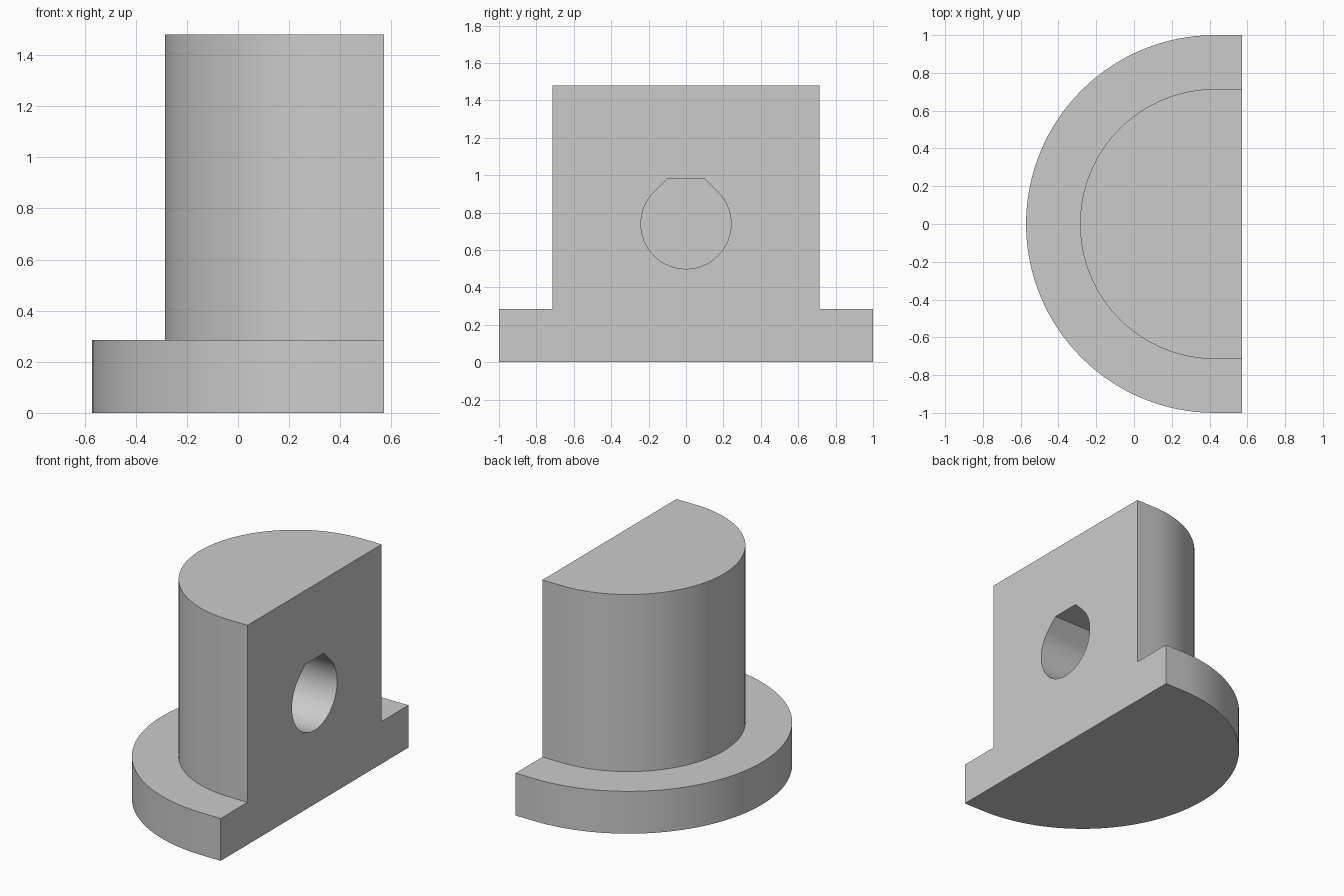
import bpy, bmesh
from math import pi, sin, cos, radians

if "Cube" in bpy.data.objects:
    bpy.data.objects.remove(bpy.data.objects["Cube"])

FLAT_X = 4 / 7      # plane of the flat side
AXIS_X = 3 / 7      # axis shared by the two rounded parts
FLANGE_TOP = 2 / 7
TOP = 1.48

grey = bpy.data.materials.new("plain grey")
grey.use_nodes = True
grey.diffuse_color = (0.6, 0.6, 0.6, 1)
grey.node_tree.nodes["Principled BSDF"].inputs["Base Color"].default_value = (0.6, 0.6, 0.6, 1)


def prism(name, outline, direction):
    """Extrude a closed outline of 3D points into a solid."""
    bm = bmesh.new()
    face = bm.faces.new([bm.verts.new(p) for p in outline])
    moved = bmesh.ops.extrude_face_region(bm, geom=[face])["geom"]
    bmesh.ops.translate(bm, vec=direction,
                        verts=[v for v in moved if isinstance(v, bmesh.types.BMVert)])
    bmesh.ops.recalc_face_normals(bm, faces=bm.faces)
    mesh = bpy.data.meshes.new(name)
    bm.to_mesh(mesh)
    bm.free()
    mesh.materials.append(grey)
    obj = bpy.data.objects.new(name, mesh)
    bpy.context.collection.objects.link(obj)
    return obj


def d_prism(name, radius, z0, z1, steps=64):
    """Half disc whose ends run straight on to the flat side."""
    arc = [(AXIS_X - radius * sin(pi * i / steps), radius * cos(pi * i / steps), z0)
           for i in range(steps + 1)]
    outline = [(FLAT_X, radius, z0)] + arc + [(FLAT_X, -radius, z0)]
    return prism(name, outline, (0, 0, z1 - z0))


def combine(target, tool, operation):
    mod = target.modifiers.new(operation.lower(), "BOOLEAN")
    mod.operation = operation
    mod.solver = "EXACT"
    mod.object = tool
    bpy.ops.object.select_all(action="DESELECT")
    bpy.context.view_layer.objects.active = target
    target.select_set(True)
    bpy.ops.object.modifier_apply(modifier=mod.name)
    bpy.data.objects.remove(tool)


# Flange and upright as one solid
block = d_prism("flanged_half_round_block", 1, 0, FLANGE_TOP)
combine(block, d_prism("upright", 5 / 7, 0.2, TOP), "UNION")

# Blind hole in the flat side: round below, 45 degree shoulders, flat roof
hole_r, hole_z, depth, steps = 0.241, TOP / 2, 0.71, 48
outline = []
for i in range(steps + 1):
    a = radians(45 - 270 * i / steps)
    outline.append((FLAT_X + 0.1, hole_r * cos(a), hole_z + hole_r * sin(a)))
roof_y = hole_r * (2 ** 0.5 - 1)
for y in (-roof_y, roof_y):
    outline.append((FLAT_X + 0.1, y, hole_z + hole_r))
combine(block, prism("hole_cutter", outline, (-depth - 0.1, 0, 0)), "DIFFERENCE")

# Merge coplanar pieces, then smooth the curved walls
bm = bmesh.new()
bm.from_mesh(block.data)
bmesh.ops.remove_doubles(bm, verts=bm.verts, dist=0.0001)
bmesh.ops.dissolve_limit(bm, angle_limit=radians(0.5), verts=bm.verts, edges=bm.edges)
bm.to_mesh(block.data)
bm.free()
bpy.ops.object.shade_smooth_by_angle(angle=radians(25))
